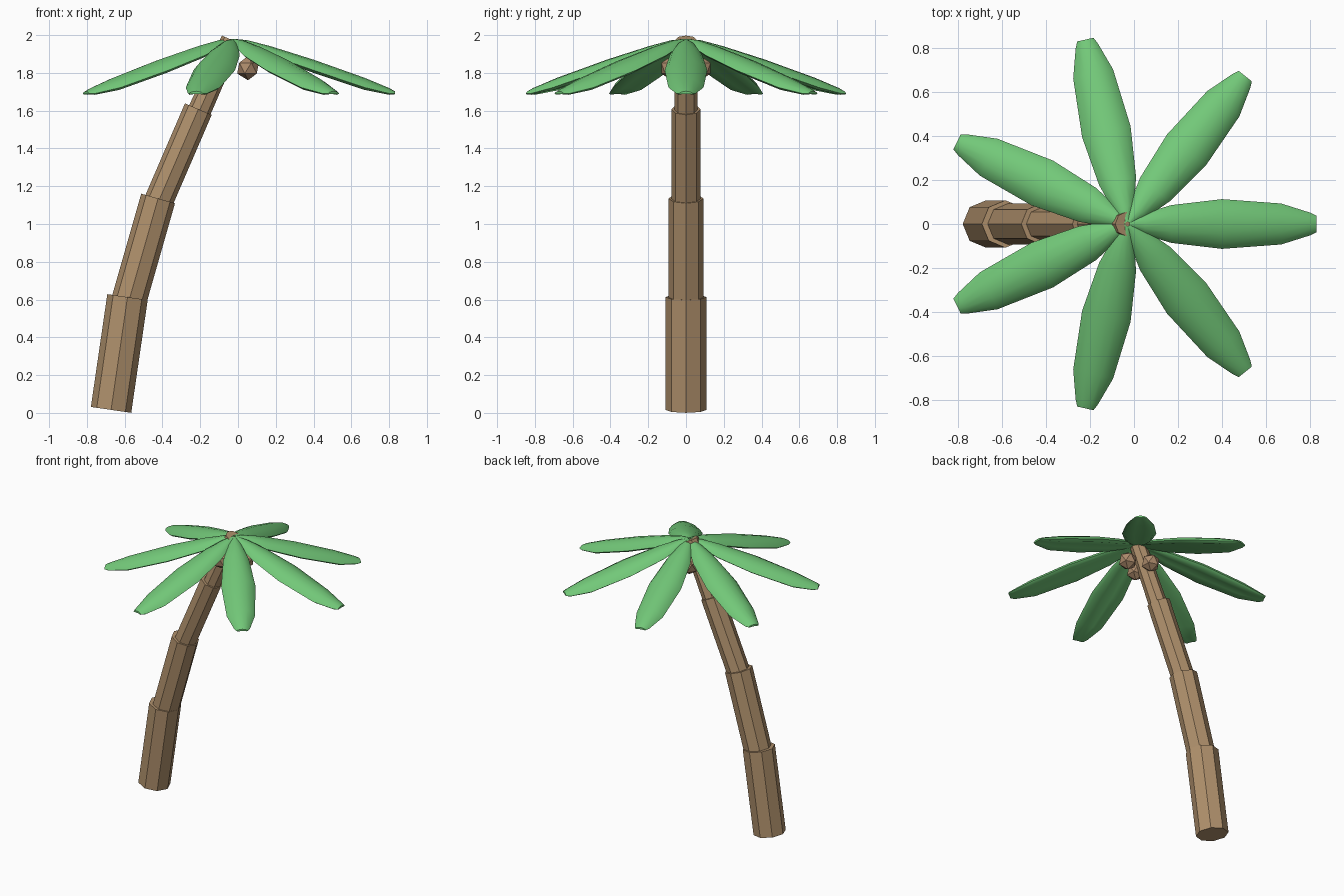
import bpy
import bmesh
import math
from mathutils import Vector, Matrix

default = bpy.data.objects.get("Cube")
if default:
    bpy.data.objects.remove(default, do_unlink=True)


def make_material(name, rgb):
    mat = bpy.data.materials.new(name)
    mat.use_nodes = True
    color = (*rgb, 1.0)
    mat.diffuse_color = color
    bsdf = next(n for n in mat.node_tree.nodes if n.type == "BSDF_PRINCIPLED")
    bsdf.inputs["Base Color"].default_value = color
    return mat


BARK = make_material("bark brown", (0.43, 0.28, 0.15))
NUT = make_material("coconut brown", (0.42, 0.26, 0.15))
LEAF = make_material("leaf green", (0.17, 0.58, 0.19))


def add_object(name, bm, mat):
    bmesh.ops.recalc_face_normals(bm, faces=bm.faces)
    mesh = bpy.data.meshes.new(name)
    bm.to_mesh(mesh)
    bm.free()
    mesh.materials.append(mat)
    obj = bpy.data.objects.new(name, mesh)
    bpy.context.collection.objects.link(obj)
    return obj


# Trunk: four stacked octagonal sections, each thinner and leaning further
def trunk_section(name, start, end, r_bottom, r_top):
    a, b = Vector((start[0], 0, start[1])), Vector((end[0], 0, end[1]))
    axis = b - a
    tilt = Matrix.Rotation(math.atan2(axis.x, axis.z), 4, "Y")
    bm = bmesh.new()
    bmesh.ops.create_cone(bm, cap_ends=True, segments=8, radius1=r_bottom,
                          radius2=r_top, depth=axis.length,
                          matrix=Matrix.Translation((a + b) / 2) @ tilt)
    return add_object(name, bm, BARK)


trunk_section("trunk_base", (-0.672, 0.016), (-0.585, 0.613), 0.108, 0.108)
trunk_section("trunk_lower", (-0.58, 0.585), (-0.423, 1.135), 0.093, 0.093)
trunk_section("trunk_upper", (-0.425, 1.11), (-0.21, 1.608), 0.077, 0.077)
trunk_section("trunk_top", (-0.213, 1.58), (-0.035, 1.975), 0.062, 0.055)


# Leaf: lens-shaped cross-sections lofted along a drooping spine
# Each station: distance from crown, half width, spine height, half thickness
STATIONS = [
    (0.01, 0.015, 1.972, 0.008),
    (0.08, 0.050, 1.953, 0.020),
    (0.20, 0.086, 1.912, 0.030),
    (0.43, 0.113, 1.835, 0.035),
    (0.70, 0.093, 1.742, 0.032),
    (0.83, 0.052, 1.702, 0.018),
    (0.86, 0.038, 1.695, 0.008),
]
TOP = [(-1, -0.6), (-0.8, 0.2), (-0.4, 0.8), (0, 1), (0.4, 0.8), (0.8, 0.2), (1, -0.6)]
UNDER = [(0.8, -1), (0.3, -0.75), (-0.3, -0.75), (-0.8, -1)]


def leaf(name, angle):
    bm = bmesh.new()
    rings = [[bm.verts.new((r, u * w, z + v * h)) for u, v in TOP + UNDER]
             for r, w, z, h in STATIONS]
    for ring, nxt in zip(rings, rings[1:]):
        for i in range(len(ring)):
            j = (i + 1) % len(ring)
            bm.faces.new((ring[i], ring[j], nxt[j], nxt[i]))
    bm.faces.new(rings[0])
    bm.faces.new(rings[-1])
    spin = Matrix.Rotation(angle, 4, "Z")
    bm.transform(Matrix.Translation((-0.03, 0, 0)) @ spin)
    obj = add_object(name, bm, LEAF)
    bpy.ops.object.select_all(action="DESELECT")
    obj.select_set(True)
    bpy.context.view_layer.objects.active = obj
    bpy.ops.object.shade_smooth_by_angle(angle=math.radians(50))


for i in range(7):
    leaf(f"leaf_{i + 1}", math.tau * i / 7)

# Coconuts: three faceted balls clustered under the crown
for i in range(3):
    a = math.tau * i / 3
    spot = (-0.035 + 0.088 * math.cos(a), 0.088 * math.sin(a), 1.825)
    bm = bmesh.new()
    bmesh.ops.create_icosphere(bm, subdivisions=1, radius=0.064,
                               matrix=Matrix.Translation(spot))
    add_object(f"coconut_{i + 1}", bm, NUT)
